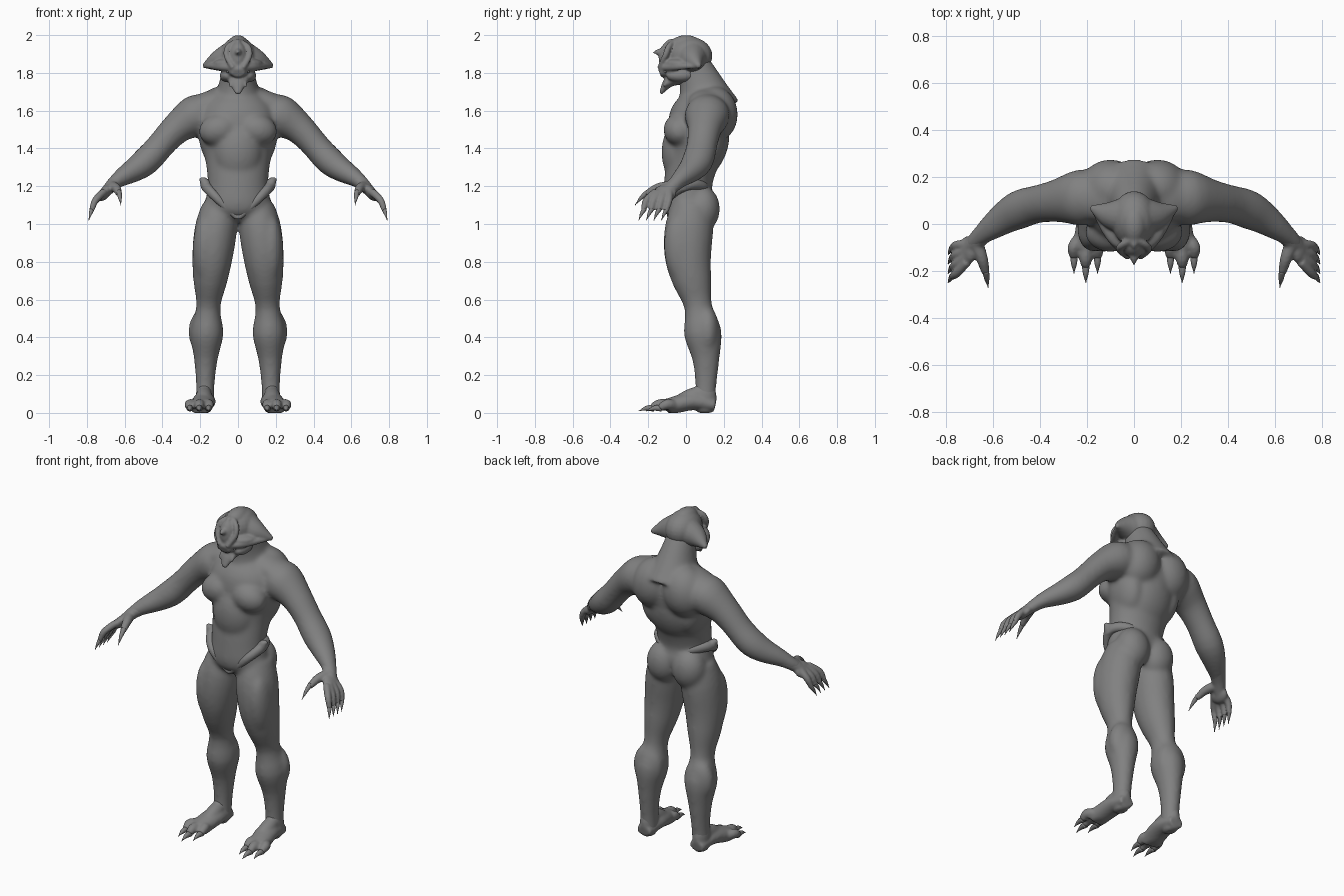
import bpy, bmesh, math
from mathutils import Vector, Matrix

cube = bpy.data.objects.get("Cube")
if cube:
    bpy.data.objects.remove(cube, do_unlink=True)

GREY = (0.22, 0.22, 0.22, 1)
skin = bpy.data.materials.new("grey skin")
skin.use_nodes = True
skin.diffuse_color = GREY
skin.node_tree.nodes["Principled BSDF"].inputs["Base Color"].default_value = GREY

ACROSS, DEPTH, UP = Vector((1, 0, 0)), Vector((0, 1, 0)), Vector((0, 0, 1))
SIDES = (1, -1)


def sample(keys, t):
    """Smooth value along evenly spaced keys, t running from 0 to 1."""
    last = len(keys) - 1
    i = min(int(t * last), last - 1)
    t = t * last - i
    start, end = keys[i], keys[i + 1]
    leave = (end - keys[max(i - 1, 0)]) / 2
    arrive = (keys[min(i + 2, last)] - start) / 2
    blend, bow = t * t * (3 - 2 * t), t * (1 - t)
    return start * (1 - blend) + end * blend + leave * bow * (1 - t) - arrive * bow * t


def tube(bm, path, radii, flat=1, ref=DEPTH, side=1, sides=20, steps=24):
    """Loft ellipses along a smooth path; flat scales the radius along ref."""
    path = [Vector(p) for p in path]
    points = [sample(path, k / steps) for k in range(steps + 1)]
    rings = []
    for k, centre in enumerate(points):
        along = (points[min(k + 1, steps)] - points[max(k - 1, 0)]).normalized()
        v = (ref - along * ref.dot(along)).normalized()
        u = v.cross(along)
        radius = max(sample(radii, k / steps), 0.002)
        ring = []
        for n in range(sides):
            angle = math.tau * n / sides
            p = centre + (u * math.cos(angle) + v * math.sin(angle) * flat) * radius
            ring.append(bm.verts.new((p.x * side, p.y, p.z)))
        rings.append(ring)
    faces = [bm.faces.new(rings[0]), bm.faces.new(rings[-1])]
    for lower, upper in zip(rings, rings[1:]):
        for n in range(sides):
            faces.append(bm.faces.new((lower[n - 1], lower[n], upper[n], upper[n - 1])))
    bmesh.ops.recalc_face_normals(bm, faces=faces)


def blob(bm, centre, size, side=1, tilt=0, lean=0):
    """Ellipsoid muscle; tilt turns it about y, lean about x."""
    x, y, z = centre
    place = Matrix.Translation((x * side, y, z))
    turn = (Matrix.Rotation(math.radians(tilt * side), 4, 'Y')
            @ Matrix.Rotation(math.radians(lean), 4, 'X'))
    bmesh.ops.create_uvsphere(bm, u_segments=24, v_segments=14, radius=1,
                              matrix=place @ turn @ Matrix.Diagonal((*size, 1)))


def spike(bm, base, tip, radius, side=1):
    """Slightly hooked claw or horn."""
    base, tip = Vector(base), Vector(tip)
    middle = base.lerp(tip, 0.5) + UP * radius * 0.4
    tube(bm, (base, middle, tip), (radius, radius * 0.7, 0), 1, ACROSS, side, sides=10, steps=8)


def finish(name, bm, voxel=0, smoothing=0):
    """Make the object; a voxel size fuses its volumes into one skin."""
    for vert in bm.verts:
        vert.co.z = max(vert.co.z, 0)
    mesh = bpy.data.meshes.new(name)
    bm.to_mesh(mesh)
    bm.free()
    mesh.materials.append(skin)
    part = bpy.data.objects.new(name, mesh)
    bpy.context.collection.objects.link(part)
    bpy.context.view_layer.objects.active = part
    if voxel:
        fuse = part.modifiers.new("fuse", 'REMESH')
        fuse.mode, fuse.voxel_size = 'VOXEL', voxel
        soften = part.modifiers.new("soften", 'SMOOTH')
        soften.factor, soften.iterations = 0.5, smoothing
        for modifier in ("fuse", "soften"):
            bpy.ops.object.modifier_apply(modifier=modifier)
    part.data.shade_smooth()


def add_torso(bm):
    tube(bm, [(0, .09, 1.7), (0, .06, 1.45), (0, .01, 1.2), (0, .03, 1.02)],
         [.11, .2, .2, .17, .16, .17, .1], flat=.8, sides=32)
    tube(bm, [(0, .03, 1.85), (0, .075, 1.75), (0, .12, 1.6)], [.08, .1, .15], flat=1.15)
    blob(bm, (0, .11, 1.41), (.16, .11, .18), lean=-20)                  # middle back
    blob(bm, (0, -.03, 1.38), (.13, .1, .17))                           # belly
    for side in SIDES:
        blob(bm, (.1, -.035, 1.5), (.11, .085, .085), side, tilt=15)    # chest
        blob(bm, (.1, .15, 1.58), (.13, .125, .15), side, tilt=-15)     # shoulder blade
        blob(bm, (.13, .08, 1.44), (.075, .12, .15), side, tilt=12)     # flank
        blob(bm, (.15, .11, 1.64), (.15, .1, .065), side, tilt=18)      # neck slope
        blob(bm, (.085, .09, 1.08), (.1, .09, .12), side)               # seat


def add_arm(bm, hands, claws, side):
    tube(bm, [(.14, .12, 1.62), (.32, .1, 1.51), (.49, .06, 1.33), (.64, -.04, 1.23), (.7, -.1, 1.17)],
         [.08, .11, .085, .074, .076, .06, .042, .034, .03], flat=1.1, side=side)
    blob(bm, (.24, .11, 1.585), (.1, .11, .09), side, tilt=40)          # shoulder cap
    tube(hands, [(.6, -.005, 1.25), (.66, -.06, 1.21), (.71, -.11, 1.16)],
         [.04, .034, .028], flat=1.2, side=side)
    blob(hands, (.705, -.11, 1.165), (.028, .06, .05), side, tilt=-35)  # palm
    for finger in range(4):
        y = -.08 - .04 * finger
        tube(hands, [(.71, y * .6 - .04, 1.17), (.755, y - .01, 1.125), (.775, y - .025, 1.07)],
             [.021, .019, .014], side=side, sides=12)
        spike(claws, (.772, y - .02, 1.08), (.79, y - .05, 1.02), .013, side)
    tube(hands, [(.67, -.08, 1.2), (.645, -.15, 1.19), (.63, -.21, 1.16)],
         [.03, .025, .017], ref=ACROSS, side=side, sides=12)
    spike(claws, (.63, -.2, 1.17), (.62, -.27, 1.1), .015, side)


def add_leg(bm, feet, claws, side):
    tube(bm, [(.1, .03, 1.1), (.135, .01, .83), (.157, .065, .56), (.17, .105, .29), (.175, .1, .03)],
         [.09, .112, .108, .09, .064, .088, .064, .049, .05], flat=1.15, side=side)
    blob(bm, (.175, -.025, .86), (.065, .09, .19), side, lean=6)        # outer thigh
    blob(bm, (.1, -.02, .82), (.055, .08, .17), side, tilt=-8, lean=6)  # inner thigh
    blob(bm, (.15, .015, .62), (.042, .045, .06), side)                 # knee
    blob(bm, (.17, .115, .43), (.094, .062, .13), side)                 # calf
    tube(feet, [(.178, .155, .04), (.18, .03, .06), (.2, -.1, .03)],
         [.045, .062, .06], flat=.75, ref=UP, side=side)
    blob(feet, (.18, .02, .075), (.045, .12, .05), side, lean=25)       # instep
    blob(feet, (.177, .1, .08), (.047, .062, .1), side)                 # heel
    for toe in (-1, 0, 1):
        x, y = .205 + .05 * toe, -.18 + .04 * abs(toe)
        tube(feet, [(.2 + .03 * toe, -.06, .04), (x, y + .04, .045), (x, y, .025)],
             [.028, .028, .02], ref=UP, side=side, sides=12)
        spike(claws, (x, y + .01, .025), (x, y - .07, .01), .018, side)


# Soft fused body, with crisper hands, feet and claws
body, hands, feet, claws = (bmesh.new() for part in range(4))
add_torso(body)
for side in SIDES:
    add_arm(body, hands, claws, side)
    add_leg(body, feet, claws, side)
finish("body", body, voxel=.0095, smoothing=24)
finish("hands", hands, voxel=.007, smoothing=4)
finish("feet", feet, voxel=.008, smoothing=6)
finish("claws", claws)

# Raised waist rim, flaring at the hips and dipping front and back
rim = bmesh.new()
for side in SIDES:
    tube(rim, [(0, -.085, 1.03), (.115, -.085, 1.14), (.17, 0, 1.205), (.11, .09, 1.2), (0, .115, 1.15)],
         [.014, .022, .027, .024, .02], flat=1.1, ref=UP, side=side)
    spike(rim, (.16, -.01, 1.19), (.21, -.01, 1.24), .034, side)
finish("waist_rim", rim, voxel=.007, smoothing=6)

# Head with a broad crest, brow ridges, snout and jaw
head = bmesh.new()
blob(head, (0, .02, 1.89), (.095, .12, .1))
blob(head, (0, 0, 1.945), (.055, .085, .055))
blob(head, (0, -.09, 1.88), (.05, .055, .085))
blob(head, (0, -.02, 1.85), (.13, .1, .035))
tube(head, [(0, -.04, 1.84), (0, -.09, 1.82), (0, -.14, 1.8)], [.085, .07, .035], flat=.7, ref=UP)
tube(head, [(0, .02, 1.79), (0, -.08, 1.76), (0, -.135, 1.69)], [.08, .055, .014], flat=.6, ref=UP)
for side in SIDES:
    tube(head, [(0, .03, 1.89), (.1, .04, 1.865), (.185, .07, 1.835)], [.1, .06, .01], side=side)
    tube(head, [(0, -.06, 1.97), (.05, -.09, 1.94), (.06, -.11, 1.89), (.025, -.14, 1.825)],
         [.014, .016, .014], side=side)                                 # forehead ridge
    tube(head, [(.015, -.135, 1.825), (.075, -.085, 1.83), (.13, -.01, 1.835), (.17, .06, 1.835)],
         [.016, .02, .01], ref=UP, side=side)                           # brow
    blob(head, (.055, -.03, 1.785), (.042, .075, .035), side)           # cheek
    spike(head, (.03, -.09, 1.75), (.045, -.12, 1.725), .018, side)     # jaw barb
spike(head, (0, -.1, 1.89), (0, -.18, 1.905), .03)
spike(head, (0, -.06, 1.95), (0, -.115, 1.955), .025)
finish("head", head, voxel=.0065, smoothing=4)

# Eyes
eyes = bmesh.new()
for side in SIDES:
    blob(eyes, (.05, -.108, 1.808), (.012, .01, .008), side)
finish("eyes", eyes)
